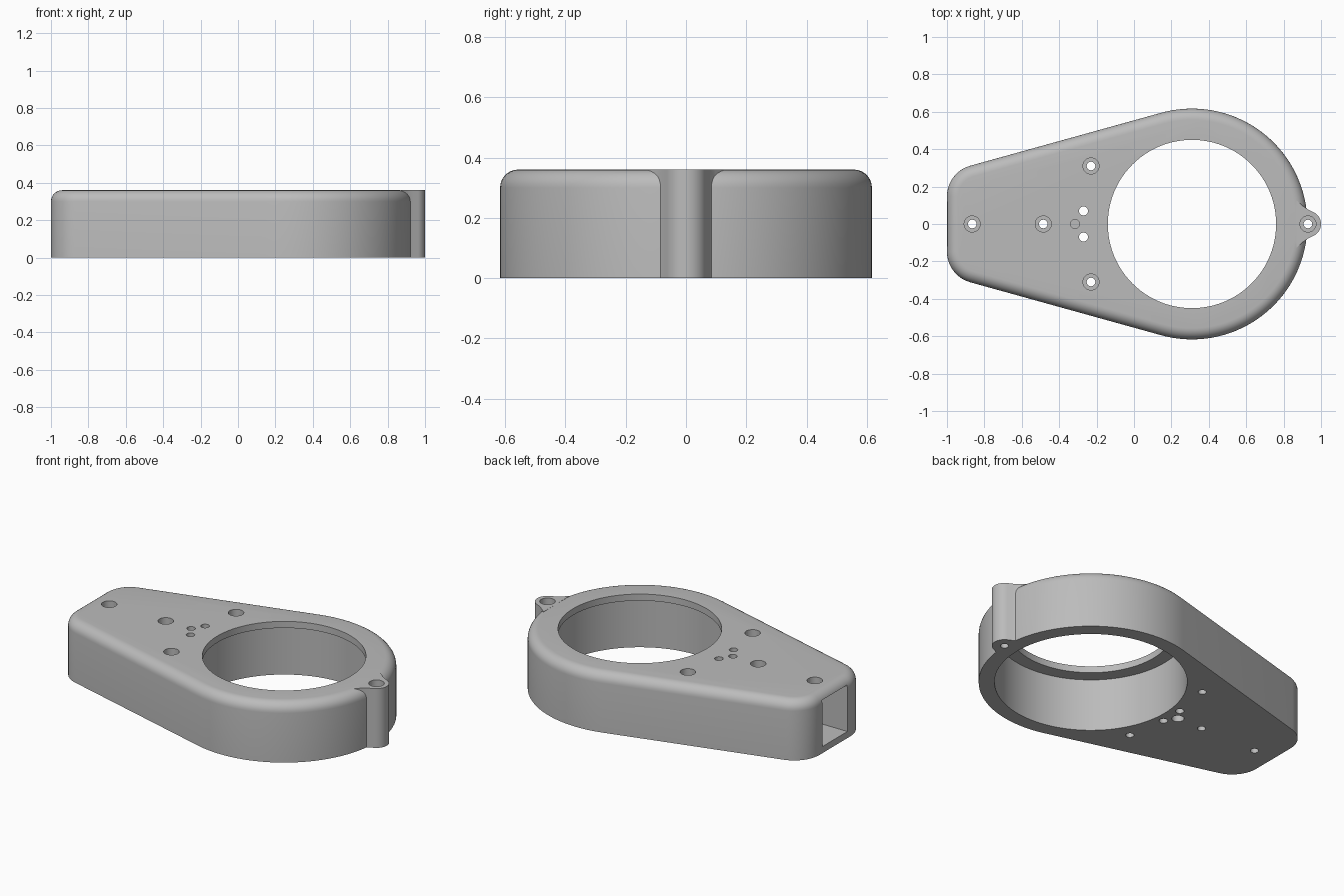
import bpy, bmesh
from math import sin, cos, pi, radians, tan
from mathutils import Vector

cube = bpy.data.objects.get("Cube")
if cube:
    bpy.data.objects.remove(cube)

grey = bpy.data.materials.new("plain grey")
grey.use_nodes = True
COLOUR = (0.5, 0.5, 0.5, 1)
grey.diffuse_color = COLOUR
grey.node_tree.nodes["Principled BSDF"].inputs["Base Color"].default_value = COLOUR

H = 0.36          # height
CX, R = 0.31, 0.617   # ring centre and radius
WALL = 0.04


def arc(cx, cy, r, a0, a1, n):
    return [(cx + r * cos(a0 + (a1 - a0) * i / n), cy + r * sin(a0 + (a1 - a0) * i / n))
            for i in range(n + 1)]


def prism(name, outline, z0, z1, round_top=0):
    """Extrude a counter-clockwise outline, optionally rounding the top rim."""
    bm = bmesh.new()
    base = bm.faces.new([bm.verts.new((x, y, z0)) for x, y in outline])
    top = bmesh.ops.extrude_face_region(bm, geom=[base])["geom"]
    verts = [v for v in top if isinstance(v, bmesh.types.BMVert)]
    bmesh.ops.translate(bm, verts=verts, vec=Vector((0, 0, z1 - z0)))
    if round_top:
        rim = [e for e in bm.edges if all(v.co.z > z1 - 1e-4 for v in e.verts)]
        bmesh.ops.bevel(bm, geom=rim, offset=round_top, segments=7, profile=0.5,
                        affect='EDGES')
    bmesh.ops.recalc_face_normals(bm, faces=bm.faces)
    mesh = bpy.data.meshes.new(name)
    bm.to_mesh(mesh)
    bm.free()
    mesh.materials.append(grey)
    ob = bpy.data.objects.new(name, mesh)
    bpy.context.collection.objects.link(ob)
    return ob


def combine(target, other, operation):
    bpy.context.view_layer.objects.active = target
    mod = target.modifiers.new("boolean", 'BOOLEAN')
    mod.operation, mod.solver, mod.object = operation, 'EXACT', other
    bpy.ops.object.modifier_apply(modifier=mod.name)
    bpy.data.objects.remove(other)


def drill(target, x, y, r, z0, z1, n=32):
    hole = prism("hole_cutter", arc(x, y, r, 0, 2 * pi, n)[:-1], z0, z1)
    combine(target, hole, 'DIFFERENCE')


# Teardrop body: round end, straight tapering sides, filleted flat end
slope = radians(15.5)
fillet = 0.17
side_y = R * cos(slope) - tan(slope) * (1 + CX - R * sin(slope))
corner_y = side_y - fillet * tan((pi / 2 - slope) / 2)
half = arc(CX, 0, R, 0, pi / 2 + slope, 44) + \
    arc(-1 + fillet, corner_y, fillet, pi / 2 + slope, pi, 10)
outline = half + [(x, -y) for x, y in reversed(half[1:])]
body = prism("housing", outline, 0, H, 0.06)

# Screw tab with concave flares on the round end
flare = arc(0.975, 0.14, 0.075, radians(190), radians(262), 6)
tab_half = arc(0.93, 0, 0.07, 0, radians(62), 8) + [(0.93, 0.078), (0.905, 0.095), (0.87, 0.125)]
tab = prism("screw_tab", [(x, -y) for x, y in reversed(tab_half[1:])] + tab_half, 0, H)
combine(body, tab, 'UNION')

# Large bore with a thin lip at the top
drill(body, CX, 0, 0.53, -0.1, H - WALL, 96)
drill(body, CX, 0, 0.45, 0.1, H + 0.1, 96)

# Rectangular channel in the flat end
channel = prism("channel_cutter", [(-1.1, -0.12), (-0.4, -0.12), (-0.4, 0.12), (-1.1, 0.12)],
                WALL, H - WALL)
combine(body, channel, 'DIFFERENCE')

# Counterbored screw holes
for x, y in [(-0.865, 0), (-0.485, 0), (-0.23, 0.31), (-0.23, -0.31), (0.93, 0)]:
    drill(body, x, y, 0.023, -0.1, H + 0.1)
    drill(body, x, y, 0.043, 0.12, H + 0.1)

# Small through holes, the middle one wider underneath
for x, y in [(-0.315, 0), (-0.27, 0.07), (-0.27, -0.07)]:
    drill(body, x, y, 0.024, -0.1, H + 0.1)
drill(body, -0.315, 0, 0.034, -0.1, 0.2)

# Smooth curved walls, sharp rims
bpy.ops.object.select_all(action='DESELECT')
body.select_set(True)
bpy.context.view_layer.objects.active = body
bpy.ops.object.shade_smooth_by_angle(angle=radians(30))
